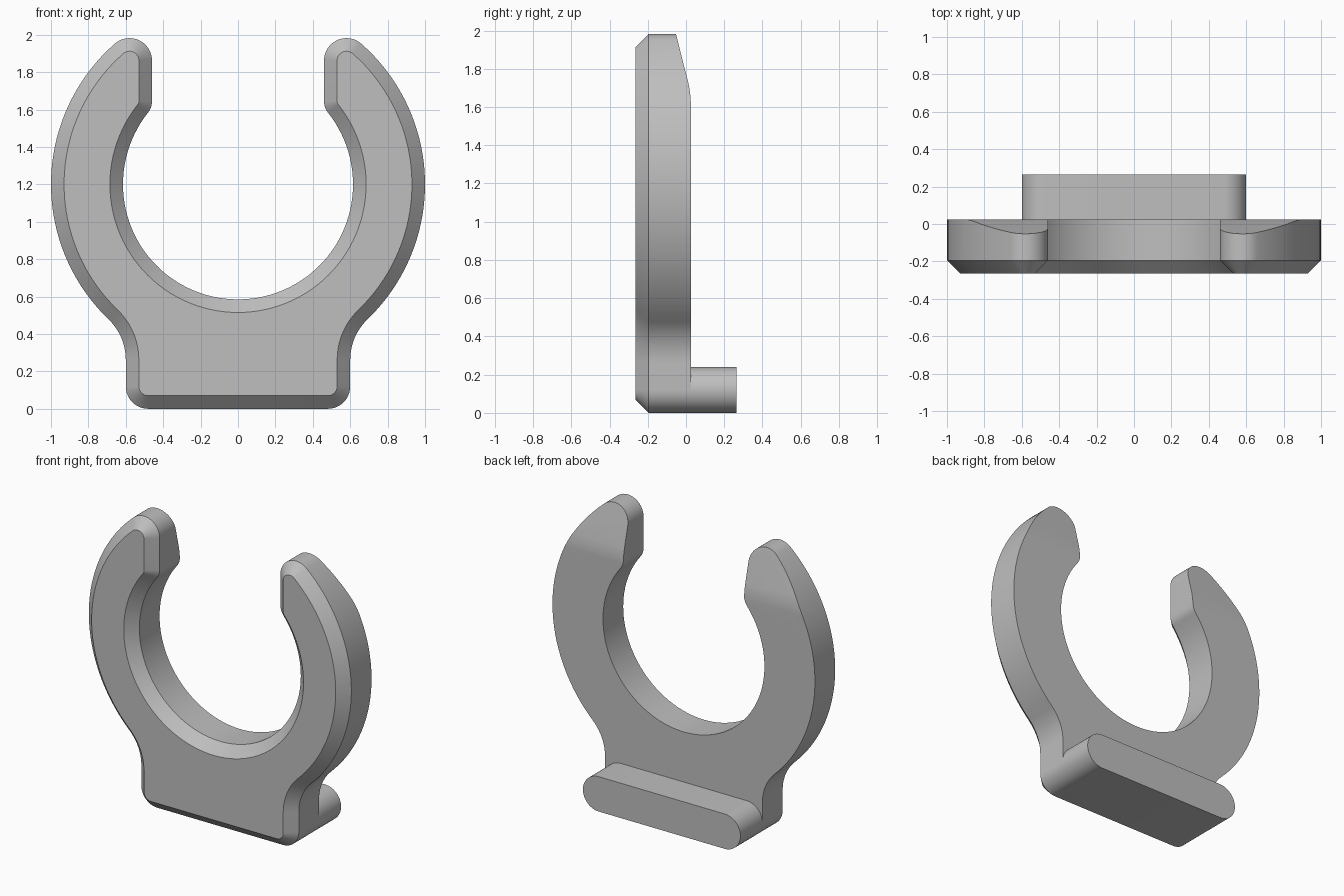
import bpy
import bmesh
from math import sin, cos, pi, atan2, sqrt, radians
from mathutils import Vector

cube = bpy.data.objects.get("Cube")
if cube:
    bpy.data.objects.remove(cube, do_unlink=True)

grey = bpy.data.materials.new("light grey plastic")
grey.use_nodes = True
colour = (0.52, 0.52, 0.52, 1)
grey.diffuse_color = colour
grey.node_tree.nodes["Principled BSDF"].inputs["Base Color"].default_value = colour

FRONT, BACK, PEG_END = -0.265, 0.025, 0.265
CHAMFER = 0.07
RING_Z = 1.2          # centre height of the ring
OUTER, INNER = 1.0, 0.615
FOOT = 0.6            # half width of the foot
GAP = 0.46            # half width of the opening
ROUND = 0.12          # tip and foot corner radius
LIP, WAIST = 0.1, 0.3  # fillet radii


def arc(x, z, r, start, end, steps):
    return [(x + r * cos(start + (end - start) * i / steps),
             z + r * sin(start + (end - start) * i / steps))
            for i in range(steps + 1)]


def clip_outline(d):
    """Closed outline of the clip, moved inward by d."""
    # Centres of the blending arcs, from tangency with the ring circles
    wx = FOOT + WAIST
    wz = RING_Z - sqrt((OUTER + WAIST) ** 2 - wx ** 2)
    tx = GAP + ROUND
    tz = RING_Z + sqrt((OUTER - ROUND) ** 2 - tx ** 2)
    lx = GAP + LIP
    lz = RING_Z + sqrt((INNER + LIP) ** 2 - lx ** 2)
    waist = atan2(wz - RING_Z, wx)
    tip = atan2(tz - RING_Z, tx)
    lip = atan2(lz - RING_Z, lx)
    half = arc(FOOT - ROUND, ROUND, ROUND - d, -pi / 2, 0, 12)
    half += arc(wx, wz, WAIST + d, pi, pi + waist, 10)
    half += arc(0, RING_Z, OUTER - d, waist, tip, 36)[1:]
    half += arc(tx, tz, ROUND - d, tip, pi, 20)[1:]
    half += arc(lx, lz, LIP - d, pi, pi + lip, 8)
    half += arc(0, RING_Z, INNER + d, lip, -pi / 2, 40)[1:]
    return half + [(-x, z) for x, z in reversed(half[:-1])]


def loft(bm, sections):
    """Skin matching outlines given as (y, points) and cap both ends."""
    rings = [[bm.verts.new((x, y, z)) for x, z in pts] for y, pts in sections]
    for a, b in zip(rings, rings[1:]):
        for i in range(len(a)):
            j = (i + 1) % len(a)
            bm.faces.new((a[i], a[j], b[j], b[i]))
    bm.faces.new(rings[0])
    bm.faces.new(rings[-1])
    bmesh.ops.recalc_face_normals(bm, faces=bm.faces)


def finish(bm, name):
    bmesh.ops.recalc_face_normals(bm, faces=bm.faces)
    mesh = bpy.data.meshes.new(name)
    bm.to_mesh(mesh)
    bm.free()
    mesh.materials.append(grey)
    obj = bpy.data.objects.new(name, mesh)
    bpy.context.collection.objects.link(obj)
    bpy.ops.object.select_all(action='DESELECT')
    obj.select_set(True)
    bpy.context.view_layer.objects.active = obj
    bpy.ops.object.shade_smooth_by_angle(angle=radians(20))


# Clip body: open ring on a foot, chamfered along the front
bm = bmesh.new()
loft(bm, [(FRONT, clip_outline(CHAMFER)),
          (FRONT + CHAMFER, clip_outline(0)),
          (BACK, clip_outline(0))])

# Sloped backs of the tips, blended softly into the flat back
SLOPE, BLEND, CUTS = radians(14.2), 0.5, 4
for i in range(1, CUTS + 1):
    a = SLOPE * i / CUTS
    point = Vector((0, BACK - BLEND * (1 - cos(a)), 1.613 + BLEND * sin(a)))
    bmesh.ops.bisect_plane(bm, geom=bm.verts[:] + bm.edges[:] + bm.faces[:],
                           dist=1e-6, plane_co=point,
                           plane_no=(0, cos(a), sin(a)), clear_outer=True)
    bmesh.ops.holes_fill(bm, edges=[e for e in bm.edges if e.is_boundary], sides=0)
finish(bm, "clip_body")

# Rounded bar behind the foot
bm = bmesh.new()
side = FOOT - ROUND
bar = (arc(side, ROUND, ROUND, -pi / 2, pi / 2, 24)
       + arc(-side, ROUND, ROUND, pi / 2, pi * 1.5, 24))
loft(bm, [(BACK, bar), (PEG_END, bar)])
finish(bm, "rear_bar")
